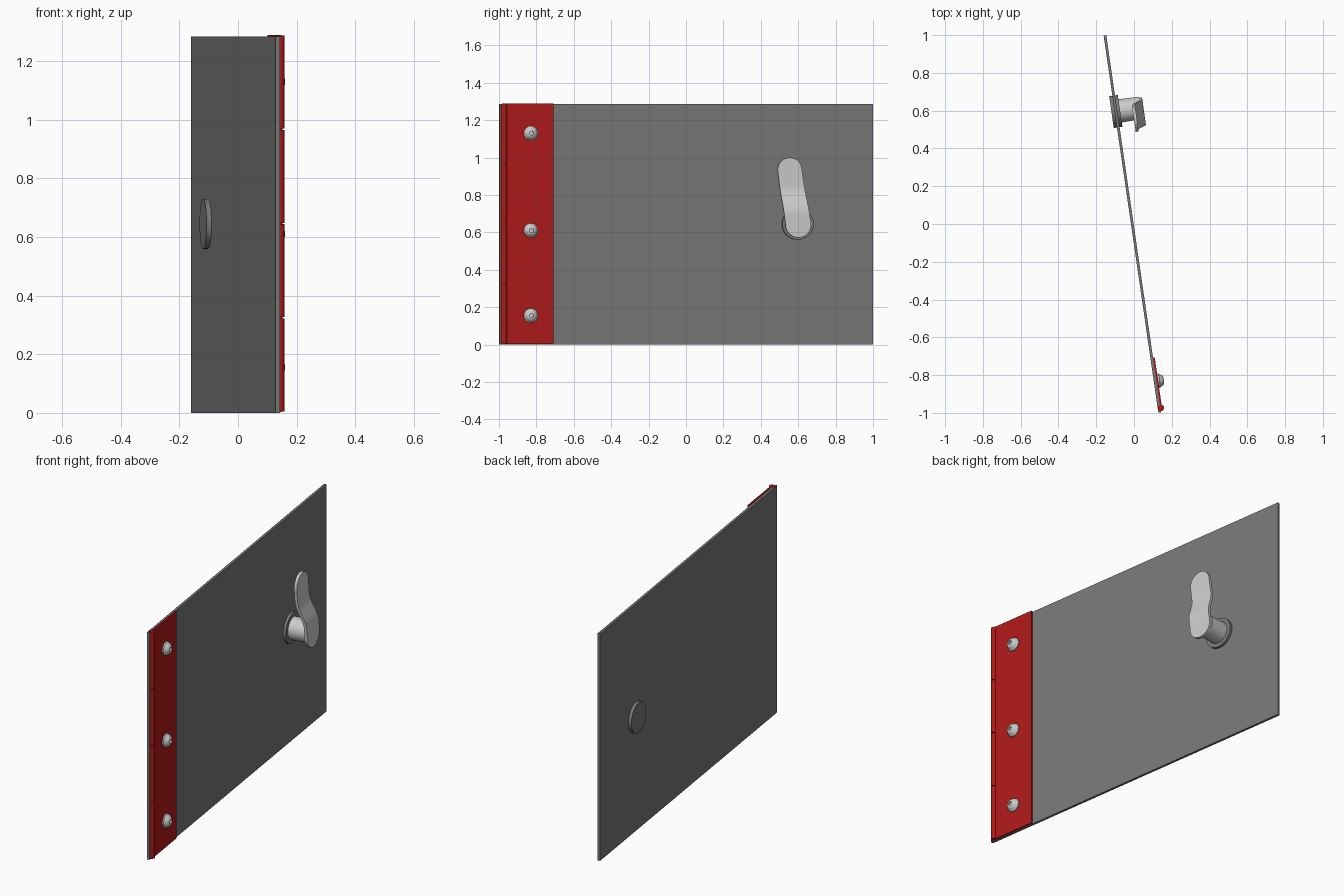
import bpy, bmesh, math
from mathutils import Matrix

if "Cube" in bpy.data.objects:
    bpy.data.objects.remove(bpy.data.objects["Cube"])

# Local frame: x = panel normal, y = along panel, z = up; the whole door is swung about z
SWING = Matrix.Translation((-0.009, 0, 0)) @ Matrix.Rotation(math.radians(8.25), 4, 'Z')

def material(name, rgb):
    m = bpy.data.materials.new(name)
    m.diffuse_color = (*rgb, 1)
    m.use_nodes = True
    m.node_tree.nodes["Principled BSDF"].inputs["Base Color"].default_value = m.diffuse_color
    return m

RED = material("red_paint", (0.43, 0.01, 0.01))
DARK = material("dark_grey", (0.19, 0.19, 0.19))

def finish(bm, name, mat=None, smooth=False):
    bmesh.ops.recalc_face_normals(bm, faces=bm.faces)
    me = bpy.data.meshes.new(name)
    bm.to_mesh(me)
    bm.free()
    ob = bpy.data.objects.new(name, me)
    bpy.context.collection.objects.link(ob)
    ob.matrix_world = SWING
    if mat:
        me.materials.append(mat)
    if smooth:
        bpy.ops.object.select_all(action='DESELECT')
        bpy.context.view_layer.objects.active = ob
        ob.select_set(True)
        bpy.ops.object.shade_smooth_by_angle(angle=math.radians(35))
    return ob

def box(name, lo, hi, mat=None):
    bm = bmesh.new()
    size = [b - a for a, b in zip(lo, hi)]
    mid = [(a + b) / 2 for a, b in zip(lo, hi)]
    bmesh.ops.create_cube(bm, size=1, matrix=Matrix.Translation(mid) @ Matrix.Diagonal((*size, 1)))
    return finish(bm, name, mat)

def lathe(name, profile, origin, mat=None, axis='X', n=32):
    """Turn (distance along axis, radius) points about a local axis."""
    bm = bmesh.new()
    rings = []
    for d, r in profile:
        ring = []
        for i in range(n):
            a = 2 * math.pi * i / n
            c, s = r * math.cos(a), r * math.sin(a)
            off = (d, c, s) if axis == 'X' else (c, s, d)
            ring.append(bm.verts.new([o + p for o, p in zip(origin, off)]))
        rings.append(ring)
    for a, b in zip(rings, rings[1:]):
        for i in range(n):
            j = (i + 1) % n
            bm.faces.new((a[i], a[j], b[j], b[i]))
    bm.faces.new(rings[0])
    bm.faces.new(rings[-1])
    return finish(bm, name, mat, True)

# Door panel
box("door_panel", (-0.007, -1.008, 0), (0.007, 1.009, 1.285), DARK)

# Hinge leaf and knuckles
box("hinge_leaf", (0.007, -0.985, 0.003), (0.016, -0.717, 1.289), RED)
step = 1.286 / 4
for i in range(4):
    lathe(f"hinge_knuckle_{i + 1}", [(0.002, 0.017), (step - 0.002, 0.017)],
          (0.010, -0.985, 0.003 + i * step), RED, 'Z', 20)
lathe("hinge_pin", [(0, 0.010), (1.284, 0.010)], (0.010, -0.985, 0.004), RED, 'Z', 16)

# Domed bolts with a recessed socket
for i, z in enumerate((0.155, 0.61, 1.13)):
    lathe(f"hinge_bolt_{i + 1}",
          [(0, 0.038), (0.007, 0.038), (0.009, 0.035), (0.020, 0.030), (0.028, 0.022),
           (0.031, 0.014), (0.031, 0.011), (0.020, 0.011)], (0.016, -0.841, z), None, 'X', 24)

# Latch: rose through the panel and stem
HUB = (0, 0.602, 0.645)
lathe("latch_rose", [(-0.024, 0.085), (0.022, 0.085)], HUB, DARK, 'X', 40)
lathe("latch_stem", [(0.02, 0.062), (0.133, 0.060)], HUB, None, 'X', 40)

# Lever: rounded blade stepping inward from the hub to the grip
def lever():
    z0, z1, r0, r1 = 0.572, 1.0, 0.070, 0.065
    bm = bmesh.new()
    zs = [z0 + r0 * (1 - math.cos(math.pi / 2 * k / 10)) for k in range(11)]
    zs += [0.66 + 0.26 * k / 16 for k in range(1, 16)]
    zs += [z1 - r1 + r1 * math.sin(math.pi / 2 * k / 10) for k in range(11)]
    rings = []
    for z in zs:
        f = (z - z0) / (z1 - z0)
        w = r0 + (r1 - r0) * f
        if z < z0 + r0:
            w = math.sqrt(max(r0 ** 2 - (z0 + r0 - z) ** 2, 1e-6))
        elif z > z1 - r1:
            w = math.sqrt(max(r1 ** 2 - (z - z1 + r1) ** 2, 1e-6))
        t = min(max((z - 0.70) / 0.15, 0), 1)
        x = 0.139 - 0.043 * t * t * (3 - 2 * t)
        y = 0.586 - 0.040 * min(max((z - 0.64) / 0.29, 0), 1)
        rings.append([bm.verts.new(p) for p in ((x - 0.008, y - w, z), (x + 0.008, y - w, z),
                                                (x + 0.008, y + w, z), (x - 0.008, y + w, z))])
    for a, b in zip(rings, rings[1:]):
        for i in range(4):
            j = (i + 1) % 4
            bm.faces.new((a[i], a[j], b[j], b[i]))
    bm.faces.new(rings[0])
    bm.faces.new(rings[-1])
    finish(bm, "latch_lever", None, True)

lever()
